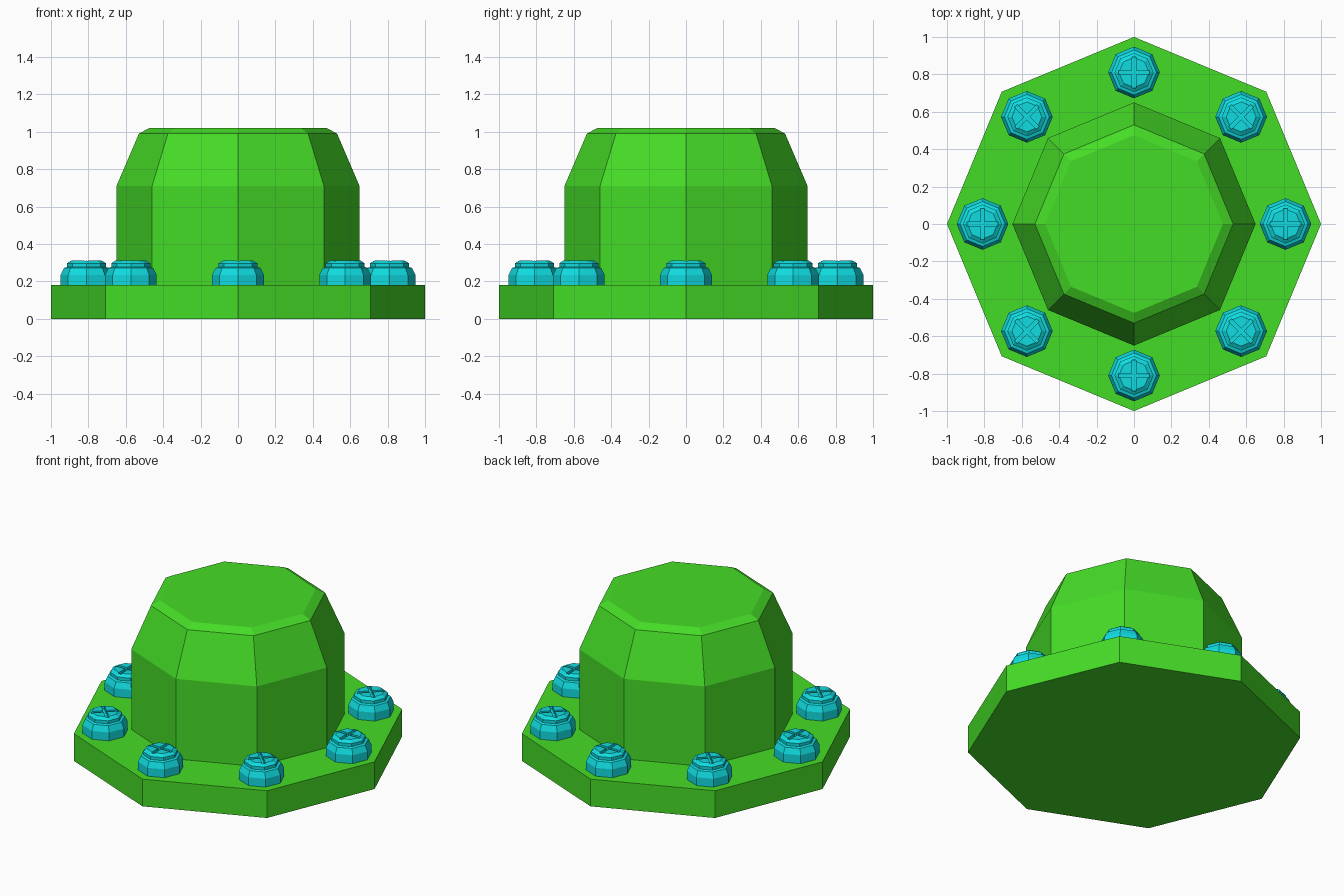
import bpy, bmesh
from math import cos, sin, pi

if "Cube" in bpy.data.objects:
    bpy.data.objects.remove(bpy.data.objects["Cube"])

def material(name, color):
    m = bpy.data.materials.new(name)
    m.diffuse_color = color
    m.use_nodes = True
    m.node_tree.nodes["Principled BSDF"].inputs["Base Color"].default_value = m.diffuse_color
    return m

green = material("green", (0.06, 0.72, 0.02, 1))
cyan = material("cyan", (0.005, 0.72, 0.75, 1))

def lathe(name, profile, mat, sides=8):
    """Faceted solid from (radius, z) points, corners on the axes."""
    bm = bmesh.new()
    rings = [[bm.verts.new((r * cos(2 * pi * i / sides), r * sin(2 * pi * i / sides), z))
              for i in range(sides)] for r, z in profile]
    for a, b in zip(rings, rings[1:]):
        for i in range(sides):
            j = (i + 1) % sides
            bm.faces.new((a[i], a[j], b[j], b[i]))
    bm.faces.new(rings[0][::-1])
    bm.faces.new(rings[-1])
    mesh = bpy.data.meshes.new(name)
    bm.to_mesh(mesh)
    bm.free()
    mesh.materials.append(mat)
    ob = bpy.data.objects.new(name, mesh)
    bpy.context.collection.objects.link(ob)
    return ob

# Octagonal flange and tapered dome
lathe("base_plate", [(1, 0), (1, 0.18)], green)
lathe("dome", [(0.65, 0.17), (0.65, 0.71), (0.53, 0.99), (0.475, 1.02)], green)

# One bolt, modelled at the origin
bolt = lathe("bolt_1", [(0.138, -0.01), (0.138, 0.055), (0.12, 0.092),
                        (0.104, 0.097), (0.104, 0.117), (0.08, 0.133)], cyan)

# Cross-shaped screwdriver slot cut into the bolt head
for sx, sy in ((0.165, 0.02), (0.02, 0.165)):
    bpy.ops.mesh.primitive_cube_add(size=1, location=(0, 0, 0.135))
    cutter = bpy.context.object
    cutter.name = "slot_cutter"
    cutter.hide_render = True
    cutter.scale = (sx, sy, 0.05)
    cutter.data.materials.append(cyan)
    mod = bolt.modifiers.new("slot", 'BOOLEAN')
    mod.operation = 'DIFFERENCE'
    mod.solver = 'EXACT'
    mod.object = cutter
    bpy.context.view_layer.objects.active = bolt
    bpy.ops.object.modifier_apply(modifier=mod.name)
    bpy.data.objects.remove(cutter)

# Ring of eight bolts
for i in range(8):
    a = i * pi / 4
    ob = bolt
    if i:
        ob = bolt.copy()
        ob.name = f"bolt_{i + 1}"
        bpy.context.collection.objects.link(ob)
    ob.location = (0.81 * cos(a), 0.81 * sin(a), 0.18)
    ob.rotation_euler = (0, 0, a)
